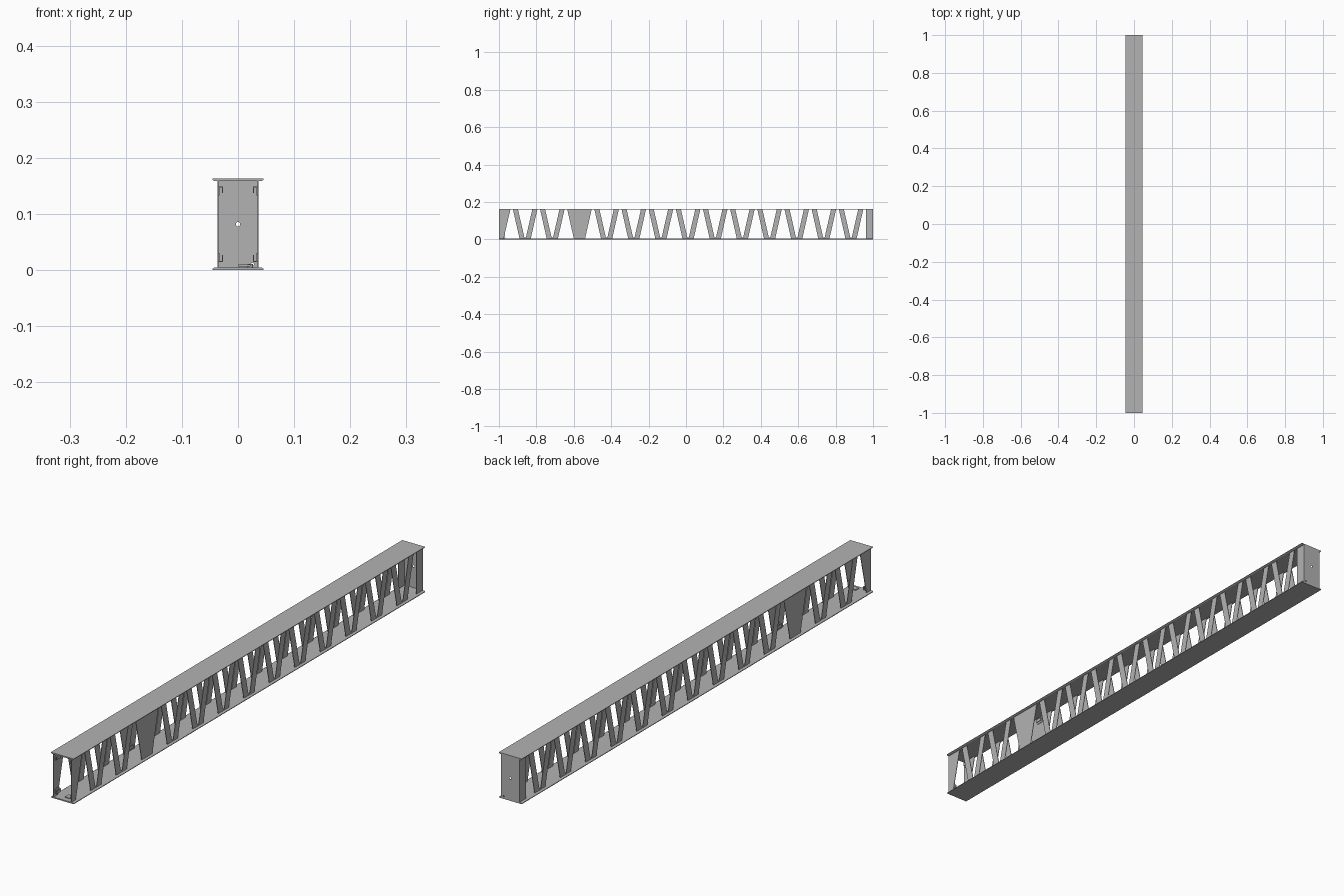
import bpy, bmesh, math

if "Cube" in bpy.data.objects:
    bpy.data.objects.remove(bpy.data.objects["Cube"], do_unlink=True)

steel = bpy.data.materials.new("steel_grey")
steel.use_nodes = True
GREY = (0.45, 0.45, 0.45, 1)
steel.diffuse_color = GREY
steel.node_tree.nodes["Principled BSDF"].inputs["Base Color"].default_value = GREY

H = 0.163          # overall height
HALF_W = 0.0455    # flange half width
WEB_X = 0.0366     # outer face of the side webs
WEB_T = 0.002      # sheet thickness
FL_T = 0.0045      # flange thickness
LOW, TOP = FL_T - 0.0005, H - FL_T + 0.0005


def prism(bm, points, axis, start, end):
    """Extrude a 2D outline along x (outline in y, z) or y (outline in x, z)."""
    def place(p, d):
        return (d, p[0], p[1]) if axis == "x" else (p[0], d, p[1])
    a = [bm.verts.new(place(p, start)) for p in points]
    b = [bm.verts.new(place(p, end)) for p in points]
    bm.faces.new(a)
    bm.faces.new(b[::-1])
    for i in range(len(points)):
        j = (i + 1) % len(points)
        bm.faces.new((a[j], a[i], b[i], b[j]))


def rect(u0, u1, v0, v1):
    return [(u0, v0), (u1, v0), (u1, v1), (u0, v1)]


def finish(bm, name):
    bmesh.ops.recalc_face_normals(bm, faces=bm.faces)
    mesh = bpy.data.meshes.new(name)
    bm.to_mesh(mesh)
    bm.free()
    mesh.materials.append(steel)
    obj = bpy.data.objects.new(name, mesh)
    bpy.context.collection.objects.link(obj)
    return obj


def cutter(name, x, y, z, radius):
    bpy.ops.mesh.primitive_cylinder_add(vertices=24, radius=radius, depth=0.05,
                                        location=(x, y, z), rotation=(math.pi / 2, 0, 0))
    obj = bpy.context.object
    obj.name = name
    obj.hide_render = True
    obj.hide_set(True)
    obj.display_type = "WIRE"
    return obj


# Flanges: flat strips with chamfered inner edges
for name, outer, inner in (("bottom_flange", 0, FL_T), ("top_flange", H, H - FL_T)):
    mid = (outer + inner) / 2
    bm = bmesh.new()
    prism(bm, [(-HALF_W, outer), (HALF_W, outer), (HALF_W, mid),
               (HALF_W - 0.004, inner), (-HALF_W + 0.004, inner), (-HALF_W, mid)], "y", -1, 1)
    finish(bm, name)

# Side webs: a row of V struts, one closed panel and solid ends
PITCH, FIRST, COUNT, PANEL = 0.1452, -0.86, 13, 2
OUT_T, OUT_B, IN_T, IN_B = 0.065, 0.030, 0.038, 0.004


def v_outline(c, closed):
    pts = [(c - OUT_B, LOW), (c + OUT_B, LOW), (c + OUT_T, TOP)]
    if not closed:
        pts += [(c + IN_T, TOP), (c + IN_B, LOW + 0.006),
                (c - IN_B, LOW + 0.006), (c - IN_T, TOP)]
    return pts + [(c - OUT_T, TOP)]


for side, s in (("left", 1), ("right", -1)):
    x0, x1 = s * (WEB_X - WEB_T), s * WEB_X
    bm = bmesh.new()
    for k in range(COUNT):
        prism(bm, v_outline(FIRST + k * PITCH, k == PANEL), "x", x0, x1)
    prism(bm, [(-1, LOW), (-0.975, LOW), (-0.939, TOP), (-1, TOP)], "x", x0, x1)
    prism(bm, rect(0.963, 1, LOW, TOP), "x", x0, x1)
    finish(bm, side + "_web")

    # Hooked brackets inside the web
    for place, y in (("front", -0.98), ("panel", -0.57)):
        bm = bmesh.new()
        for z, up in ((0.141, 1), (0.0225, -1)):
            xa, xb = s * 0.0265, s * (WEB_X - WEB_T)
            ends = sorted((z + up * 0.008, z + up * 0.006))
            prism(bm, rect(xa, xb, *ends), "y", y - 0.012, y + 0.012)
            prism(bm, rect(xa, xa + s * 0.002, z - 0.004, z + 0.008 * up + 0.0001)
                  if up > 0 else rect(xa, xa + s * 0.002, z - 0.008, z + 0.004),
                  "y", y - 0.012, y + 0.012)
            prism(bm, rect(xb - s * 0.002, xb, z - 0.008, z + 0.008),
                  "y", y - 0.012, y + 0.012)
        finish(bm, side + "_" + place + "_brackets")

# Back end plate with a centre hole and a small corner hole
bm = bmesh.new()
prism(bm, rect(-WEB_X, WEB_X, LOW, TOP), "y", 1 - WEB_T, 1)
plate = finish(bm, "back_plate")
for name, x, z, r in (("centre_hole", 0, H / 2, 0.004), ("corner_hole", 0.026, 0.0105, 0.0025)):
    mod = plate.modifiers.new(name, "BOOLEAN")
    mod.operation = "DIFFERENCE"
    mod.solver = "EXACT"
    mod.object = cutter(name + "_cutter", x, 1, z, r)

# Small latch lying on the floor at the open end
bm = bmesh.new()
prism(bm, rect(0, 0.022, 0.0065, 0.0095), "y", -0.985, -0.965)
finish(bm, "latch_plate")
bpy.ops.mesh.primitive_cylinder_add(vertices=20, radius=0.005, depth=0.007,
                                    location=(0.022, -0.975, 0.0075))
pin = bpy.context.object
pin.name = "latch_pin"
pin.data.materials.append(steel)
bpy.ops.object.shade_smooth_by_angle()
